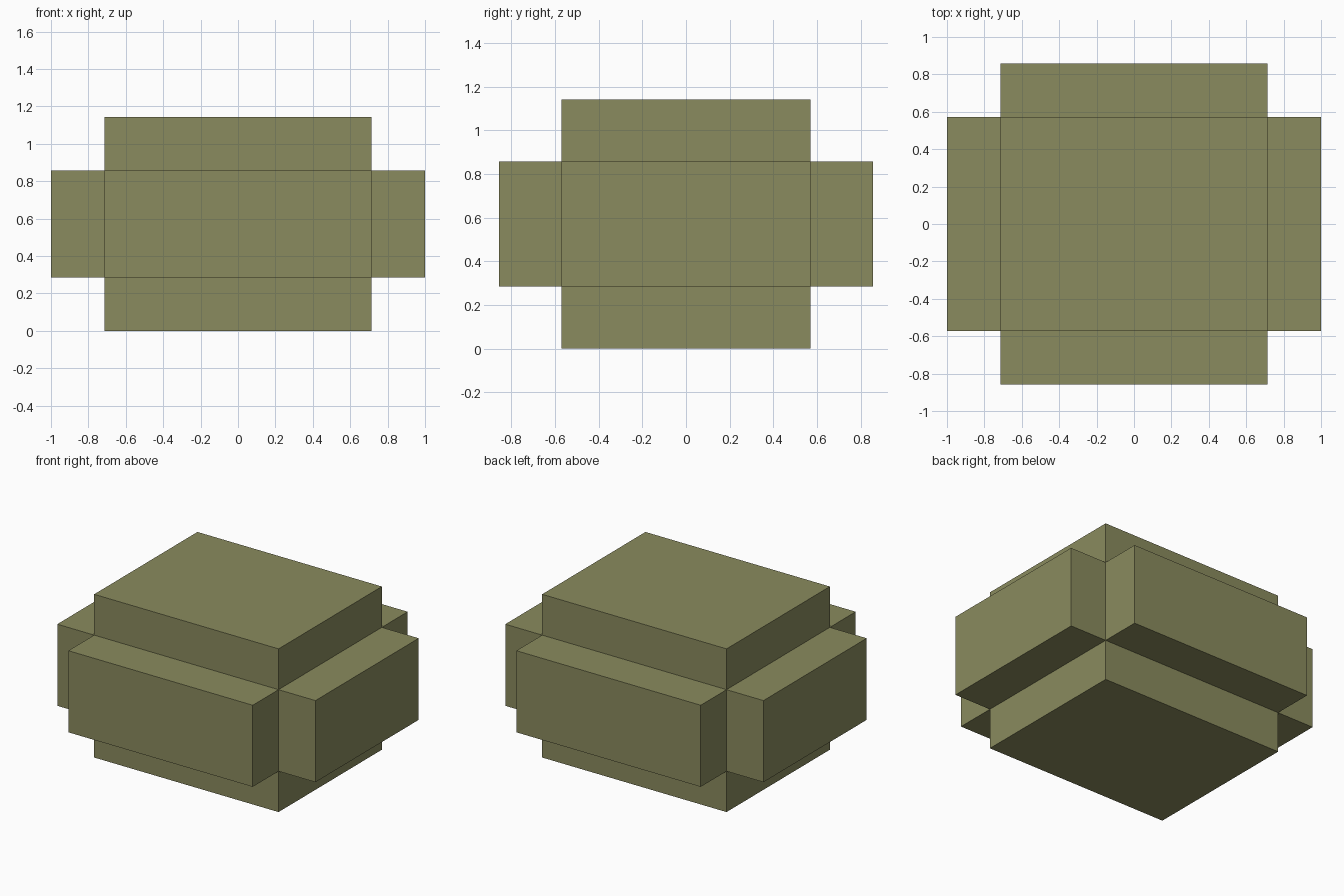
import bpy
import bmesh
from mathutils import Matrix, Vector

default = bpy.data.objects.get("Cube")
if default:
    bpy.data.objects.remove(default, do_unlink=True)

U = 1 / 7  # module: every dimension is a whole number of these

# Single olive material
olive = bpy.data.materials.new("olive_green")
olive.use_nodes = True
color = (0.254, 0.258, 0.112, 1)
olive.diffuse_color = color
olive.node_tree.nodes["Principled BSDF"].inputs["Base Color"].default_value = color

# Central block
bm = bmesh.new()
bmesh.ops.create_cube(bm, size=1, matrix=Matrix.Translation((0, 0, 4 * U))
                      @ Matrix.Diagonal((10 * U, 8 * U, 8 * U, 1)))

# Cut the sides into a lower rim, a middle band and an upper rim
for height in (2 * U, 6 * U):
    bmesh.ops.bisect_plane(bm, geom=bm.verts[:] + bm.edges[:] + bm.faces[:],
                           plane_co=(0, 0, height), plane_no=(0, 0, 1))

# Push the middle band out into four separate side panels
bm.normal_update()
band = [f for f in bm.faces if abs(f.normal.z) < 0.5
        and abs(f.calc_center_median().z - 4 * U) < 0.01]
outward = [f.normal.copy() for f in band]
panels = bmesh.ops.extrude_discrete_faces(bm, faces=band)["faces"]
for panel in panels:
    center = panel.calc_center_median()
    normal = max(outward, key=lambda n: n.dot(Vector((center.x * 8, center.y * 10, 0))))
    bmesh.ops.translate(bm, verts=panel.verts[:], vec=normal * 2 * U)
bm.normal_update()

mesh = bpy.data.meshes.new("block_with_side_panels")
bm.to_mesh(mesh)
bm.free()
mesh.materials.append(olive)
block = bpy.data.objects.new("block_with_side_panels", mesh)
bpy.context.collection.objects.link(block)
